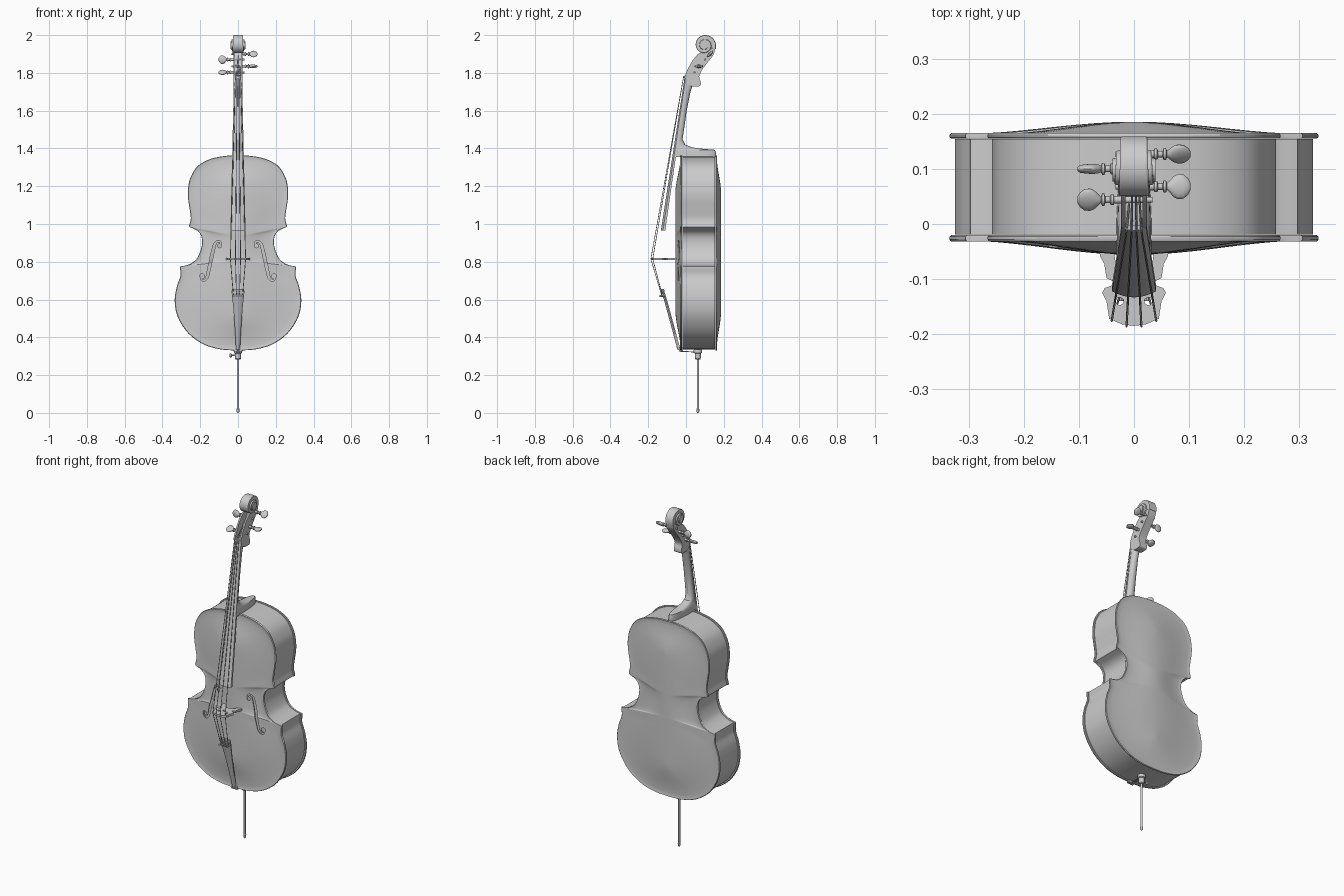
import bpy, bmesh
from math import sin, cos, pi, exp, radians
from mathutils import Vector

if "Cube" in bpy.data.objects:
    bpy.data.objects.remove(bpy.data.objects["Cube"])


def loft(name, rings):
    """Skin a list of closed rings and cap both ends."""
    bm = bmesh.new()
    vs = [[bm.verts.new(p) for p in r] for r in rings]
    n = len(vs[0])
    for a, b in zip(vs, vs[1:]):
        for i in range(n):
            j = (i + 1) % n
            bm.faces.new((a[i], a[j], b[j], b[i]))
    bm.faces.new(vs[0][::-1])
    bm.faces.new(vs[-1])
    bmesh.ops.recalc_face_normals(bm, faces=bm.faces)
    me = bpy.data.meshes.new(name)
    bm.to_mesh(me)
    bm.free()
    ob = bpy.data.objects.new(name, me)
    bpy.context.collection.objects.link(ob)
    return ob


def prism(name, pts, lo, hi, axis):
    def put(p, h):
        q = list(p)
        q.insert("xyz".index(axis), h)
        return q
    return loft(name, [[put(p, h) for p in pts] for h in (lo, hi)])


def lathe(name, prof, origin, axis, spin=0, sign=1, n=20):
    """Rings of (position, radius a, radius b) along x or z."""
    rings = []
    for h, ra, rb in prof:
        ring = []
        for k in range(n):
            u, v = ra * cos(2 * pi * k / n), rb * sin(2 * pi * k / n)
            u, v = u * cos(spin) - v * sin(spin), u * sin(spin) + v * cos(spin)
            p = Vector((sign * h, u, v)) if axis == "x" else Vector((u, v, h))
            ring.append(p + Vector(origin))
        rings.append(ring)
    return loft(name, rings)


def spline(pts, n=6):
    p = [Vector(q) for q in pts]
    p = [2 * p[0] - p[1]] + p + [2 * p[-1] - p[-2]]
    out = []
    for a, b, c, d in zip(p, p[1:], p[2:], p[3:]):
        for k in range(n):
            t = k / n
            out.append(0.5 * (2 * b + (c - a) * t + (2 * a - 5 * b + 4 * c - d) * t * t
                              + (3 * b - a - 3 * c + d) * t ** 3))
    return out + [p[-2]]


def tube(name, pts, r):
    cu = bpy.data.curves.new(name, "CURVE")
    cu.dimensions = "3D"
    cu.bevel_depth, cu.bevel_resolution, cu.use_fill_caps = r, 1, True
    s = cu.splines.new("POLY")
    s.points.add(len(pts) - 1)
    for q, p in zip(s.points, pts):
        q.co = (*p, 1)
    ob = bpy.data.objects.new(name, cu)
    bpy.context.collection.objects.link(ob)
    return ob


def cut(target, cutter):
    m = target.modifiers.new("cut", "BOOLEAN")
    m.operation, m.solver, m.object = "DIFFERENCE", "EXACT", cutter
    bpy.context.view_layer.objects.active = target
    bpy.ops.object.modifier_apply(modifier=m.name)
    bpy.data.objects.remove(cutter)


def disc(cx, cy, r, n=16):
    return [(cx + r * cos(2 * pi * k / n), cy + r * sin(2 * pi * k / n)) for k in range(n)]


# body outline: lower bout, waist, upper bout, then mirrored
half = spline([(0, .33), (.09, .336), (.18, .362), (.262, .42), (.318, .505), (.335, .59),
               (.325, .665), (.305, .725), (.307, .769)])
half += spline([(.306, .775), (.262, .785), (.222, .812), (.198, .86), (.19, .905),
                (.197, .942), (.218, .966), (.257, .984)])
half += spline([(.259, .990), (.25, 1.03), (.256, 1.08), (.265, 1.14), (.264, 1.19), (.252, 1.245),
                (.215, 1.305), (.15, 1.343), (.07, 1.36), (0, 1.363)])
outline = half + [Vector((-p.x, p.y)) for p in half[-2:0:-1]]


def body_ring(t, y):
    return [(p.x * t, y, .86 + (p.y - .86) * (.6 + .4 * t)) for p in outline]


# arched plates with a rounded lip
def arch(t):
    return .010 + .026 * (.5 + .5 * cos(pi * t / .95))


ts = [.03, .12, .22, .32, .42, .52, .62, .72, .8, .88]
section = [(t, arch(t) - .006) for t in ts] + [(.95, 0), (.99, 0), (1, .003), (1, .008), (.99, .012),
          (.975, .0115), (.95, .010)] + [(t, arch(t)) for t in reversed(ts)]
front = loft("front_plate", [body_ring(t, -.02 - h) for t, h in section])
loft("back_plate", [body_ring(t, .155 + h * .85) for t, h in section])

# ribs
rows = [body_ring(t, y) for t, y in ((.955, -.0195), (.97, -.0195), (.97, .1545), (.955, .1545))]
ribs = loft("ribs", rows)
bm = bmesh.new()
bm.from_mesh(ribs.data)
bmesh.ops.delete(bm, geom=[f for f in bm.faces if len(f.verts) > 4], context="FACES")
bm.to_mesh(ribs.data)
bm.free()

# f-shaped sound holes cut through the front
path = spline([(.094, .885), (.091, .9), (.104, .909), (.122, .895), (.133, .855), (.144, .805),
               (.154, .76), (.163, .72), (.176, .703), (.192, .705), (.196, .722)], 4)
left, right = [], []
for i, p in enumerate(path):
    d = (path[min(i + 1, len(path) - 1)] - path[max(i - 1, 0)]).normalized()
    w = .003 + .0045 * sin(pi * i / (len(path) - 1)) ** 2
    left.append((p.x - d.y * w, p.y + d.x * w))
    right.append((p.x + d.y * w, p.y - d.x * w))
for s in (1, -1):
    for shape in (left + right[::-1], disc(.098, .884, .010), disc(.190, .724, .013)):
        cut(front, prism("hole_cutter", [(s * x, z) for x, z in shape], -.1, .0, "y"))

# neck with heel
neck = [(1.355, -.055, .158, .032), (1.384, -.052, .158, .03), (1.393, -.05, .15, .029),
        (1.398, -.05, .09, .028), (1.405, -.05, .035, .027), (1.42, -.048, -.004, .026),
        (1.45, -.044, -.018, .025), (1.6, -.022, .004, .023), (1.7, -.007, .024, .021),
        (1.735, -.002, .035, .021), (1.77, .002, .05, .021)]
loft("neck", [[(w * cos(pi * k / 16), yf + (yb - yf) * sin(pi * k / 16) ** .7, z) for k in range(17)]
              for z, yf, yb, w in neck])


# fingerboard
def arched_bar(z, y, w, rise, thick):
    top = [(w * k / 5, y + rise * (k / 5) ** 2, z) for k in range(-5, 6)]
    return top + [(w, y + thick, z), (-w, y + thick, z)]


loft("fingerboard", [arched_bar(1.772, -.008, .0215, .006, .014), arched_bar(.965, -.133, .04, .011, .023)])
loft("nut", [arched_bar(z, -.012, .0215, .005, .022) for z in (1.772, 1.782)])

# pegbox: two cheeks and a back
fronts = [(-.004, 1.752), (-.006, 1.785), (.01, 1.822), (.034, 1.865), (.06, 1.897), (.09, 1.915)]
backs = spline([(.156, 1.935), (.146, 1.898), (.12, 1.862), (.088, 1.82), (.07, 1.782), (.078, 1.75),
                (.072, 1.73), (.03, 1.728)], 4)
backs = [tuple(p) for p in backs]
floor = [(-.004, 1.752), (-.004, 1.785), (.04, 1.788), (.062, 1.825), (.094, 1.868), (.12, 1.905), (.13, 1.935)]
for s, side in ((1, "right"), (-1, "left")):
    prism("pegbox_cheek_" + side, fronts + backs, s * .015, s * .024, "x")
prism("pegbox_back", floor + backs, -.0155, .0155, "x")


# scroll spiral, widening towards its eye
def radius(a):
    return .061 * exp(-.085 * a)


rings = []
for i in range(97):
    a = -.35 + i * (3.7 * pi + .35) / 96
    w = .024 + .014 * max(a, 0) / (3.7 * pi)
    ro, ri = radius(a), radius(a + 2 * pi) * .93
    rings.append([(x, .098 + r * cos(a), 1.9465 + r * sin(a))
                  for x, r in ((-w, ro - .002), (-w + .003, ro), (w - .003, ro), (w, ro - .002), (w, ri), (-w, ri))])
loft("scroll", rings)
prism("scroll_eye", disc(.098, 1.9465, .021, 24), -.039, .039, "x")

# tuning pegs
peg = [(-.034, .005, .005), (.036, .007, .007), (.037, .010, .010), (.042, .010, .010), (.044, .006, .006),
       (.052, .006, .006), (.054, .011, .011), (.058, .011, .011), (.060, .006, .006), (.065, .011, .008),
       (.072, .019, .009), (.080, .023, .009), (.090, .022, .008), (.098, .015, .007), (.103, .006, .003)]
pegs = [(1, .127, 1.900, 45), (-1, .1, 1.870, 90), (1, .068, 1.835, 0), (-1, .044, 1.803, 30)]
for i, (s, y, z, spin) in enumerate(pegs):
    lathe(f"peg_{i + 1}", peg, (0, y, z), "x", radians(spin), s)

# bridge
side = [(.02, -.082), (.034, -.066), (.036, -.051), (.063, -.051), (.061, -.06), (.054, -.072), (.05, -.098),
        (.032, -.107), (.044, -.113), (.053, -.116), (.058, -.125), (.05, -.14), (.045, -.172), (.022, -.182)]
bridge = prism("bridge", [(0, -.086)] + side + [(0, -.185)] + [(-x, y) for x, y in side[::-1]], .809, .821, "z")
for x, y, r in ((0, -.125, .009), (.026, -.14, .007), (-.026, -.14, .007)):
    cut(bridge, prism("bridge_cutter", disc(x, y, r), .79, .84, "z"))

# tailpiece, fret bar, fine tuners and tail cord
tail = [(.335, -.046, .010), (.36, -.052, .012), (.45, -.076, .017), (.56, -.106, .025), (.61, -.12, .031),
        (.64, -.129, .034), (.655, -.132, .032)]
loft("tailpiece", [arched_bar(z, y, w, .010, .016) for z, y, w in tail])
loft("tailpiece_bar", [arched_bar(z, -.134, .034, .009, .012) for z in (.634, .640)])
for i in range(4):
    x = (i - 1.5) * .016
    prism(f"fine_tuner_{i + 1}", disc(x, .619, .005, 10), -.140, -.112, "y")
for s, side_name in ((1, "right"), (-1, "left")):
    tube("tail_cord_" + side_name, [(s * .006, -.04, .35), (s * .006, -.034, .326), (s * .005, .06, .322)], .003)
prism("saddle", [(-.02, -.036), (.02, -.036), (.02, -.015), (-.02, -.015)], .326, .345, "z")

# strings from pegs over nut and bridge to tailpiece
order = [3, 1, 0, 2]
for i in range(4):
    k = i - 1.5
    b = -.186 if abs(k) < 1 else -.176
    _, py, pz, _ = pegs[order[i]]
    tube(f"string_{i + 1}", [(k * .006, py - .007, pz), (k * .009, -.013, 1.779), (k * .027, b, .815),
                             (k * .017, -.134 + .002 * k * k, .638), (k * .016, -.128, .62)], .002)

# endpin, socket and thumbscrew
at = (0, .063, 0)
lathe("endpin_rod", [(0, .003, .003), (.006, .007, .007), (.02, .008, .008), (.023, .006, .006), (.33, .006, .006)], at, "z")
lathe("endpin_socket", [(.283, .012, .012), (.287, .015, .015), (.315, .016, .016), (.318, .022, .022),
                        (.33, .023, .023), (.336, .02, .02)], at, "z", n=24)
lathe("endpin_screw", [(.012, .004, .004), (.032, .004, .004), (.034, .010, .010), (.043, .010, .010),
                       (.045, .008, .008)], (0, .063, .304), "x", 0, -1)

# turn curves into meshes and smooth everything
bpy.ops.object.select_all(action="SELECT")
bpy.context.view_layer.objects.active = bpy.data.objects["string_1"]
bpy.ops.object.convert(target="MESH")
bpy.ops.object.select_all(action="SELECT")
bpy.ops.object.shade_smooth_by_angle(angle=radians(32))
